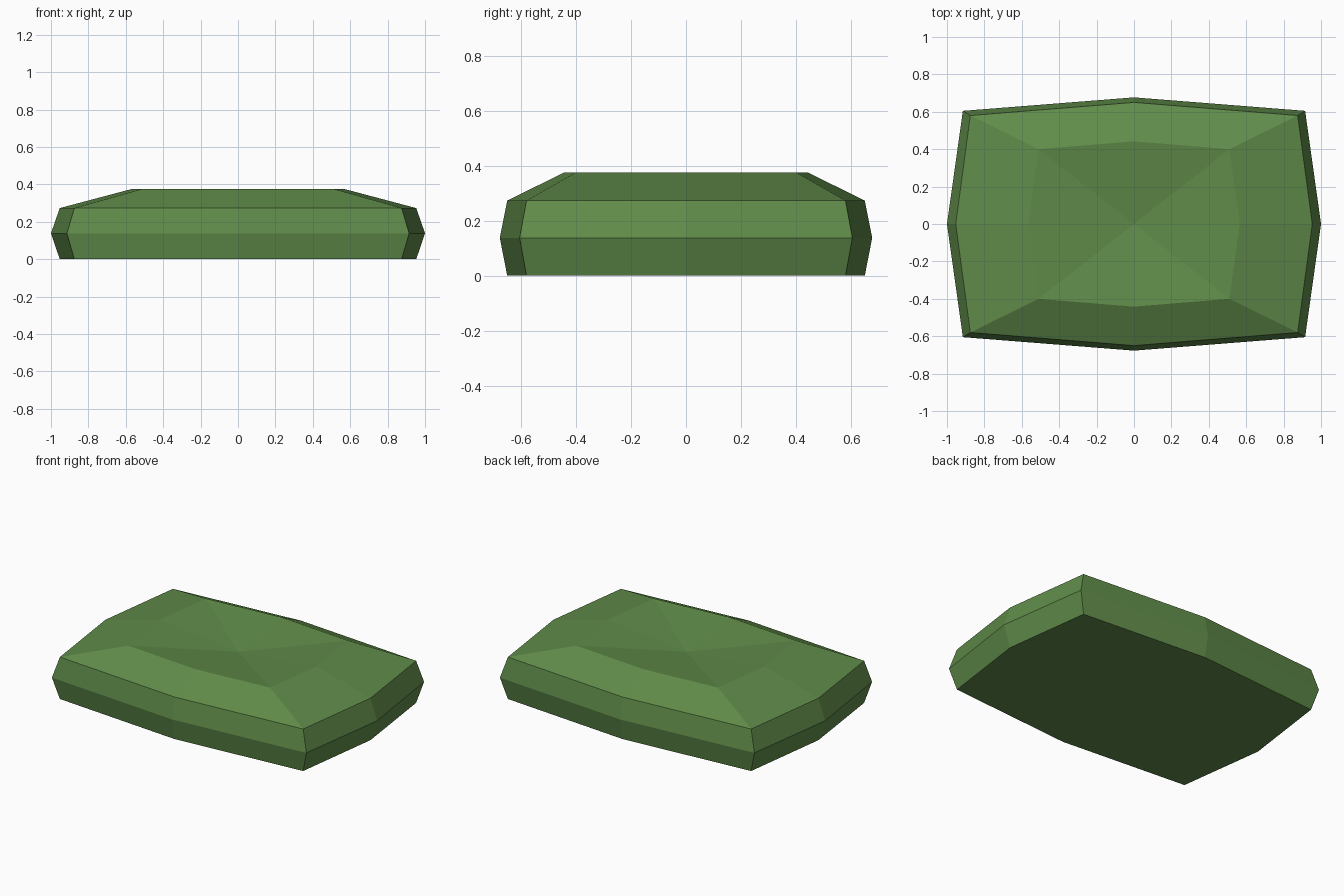
import bpy, bmesh

if "Cube" in bpy.data.objects:
    bpy.data.objects.remove(bpy.data.objects["Cube"])

# One flat green for the whole cushion
green = bpy.data.materials.new("cushion green")
green.diffuse_color = (0.117, 0.26, 0.068, 1)
green.use_nodes = True
green.node_tree.nodes["Principled BSDF"].inputs["Base Color"].default_value = green.diffuse_color

# Rings from bottom to top: z, corner x, corner y, side-middle x, side-middle y
RINGS = [
    (0.0, 0.875, 0.58, 0.953, 0.65),
    (0.138, 0.915, 0.605, 1.0, 0.677),
    (0.273, 0.875, 0.58, 0.953, 0.65),
    (0.376, 0.51, 0.40, 0.565, 0.442),
]
DIMPLE_Z = 0.32


def add_ring(bm, z, cx, cy, mx, my):
    """Bowed rectangle with eight points, anticlockwise."""
    pts = [(mx, 0), (cx, cy), (0, my), (-cx, cy),
           (-mx, 0), (-cx, -cy), (0, -my), (cx, -cy)]
    return [bm.verts.new((x, y, z)) for x, y in pts]


bm = bmesh.new()
rings = [add_ring(bm, *r) for r in RINGS]

# Flat underside
bm.faces.new(rings[0][::-1])

# Sides and sloping shoulder
for low, high in zip(rings, rings[1:]):
    for i in range(8):
        j = (i + 1) % 8
        bm.faces.new((low[i], low[j], high[j], high[i]))

# Dimpled top
centre = bm.verts.new((0, 0, DIMPLE_Z))
for i in range(8):
    bm.faces.new((rings[-1][i], rings[-1][(i + 1) % 8], centre))

bmesh.ops.recalc_face_normals(bm, faces=bm.faces)
mesh = bpy.data.meshes.new("cushion")
bm.to_mesh(mesh)
bm.free()
mesh.materials.append(green)
bpy.context.collection.objects.link(bpy.data.objects.new("cushion", mesh))
